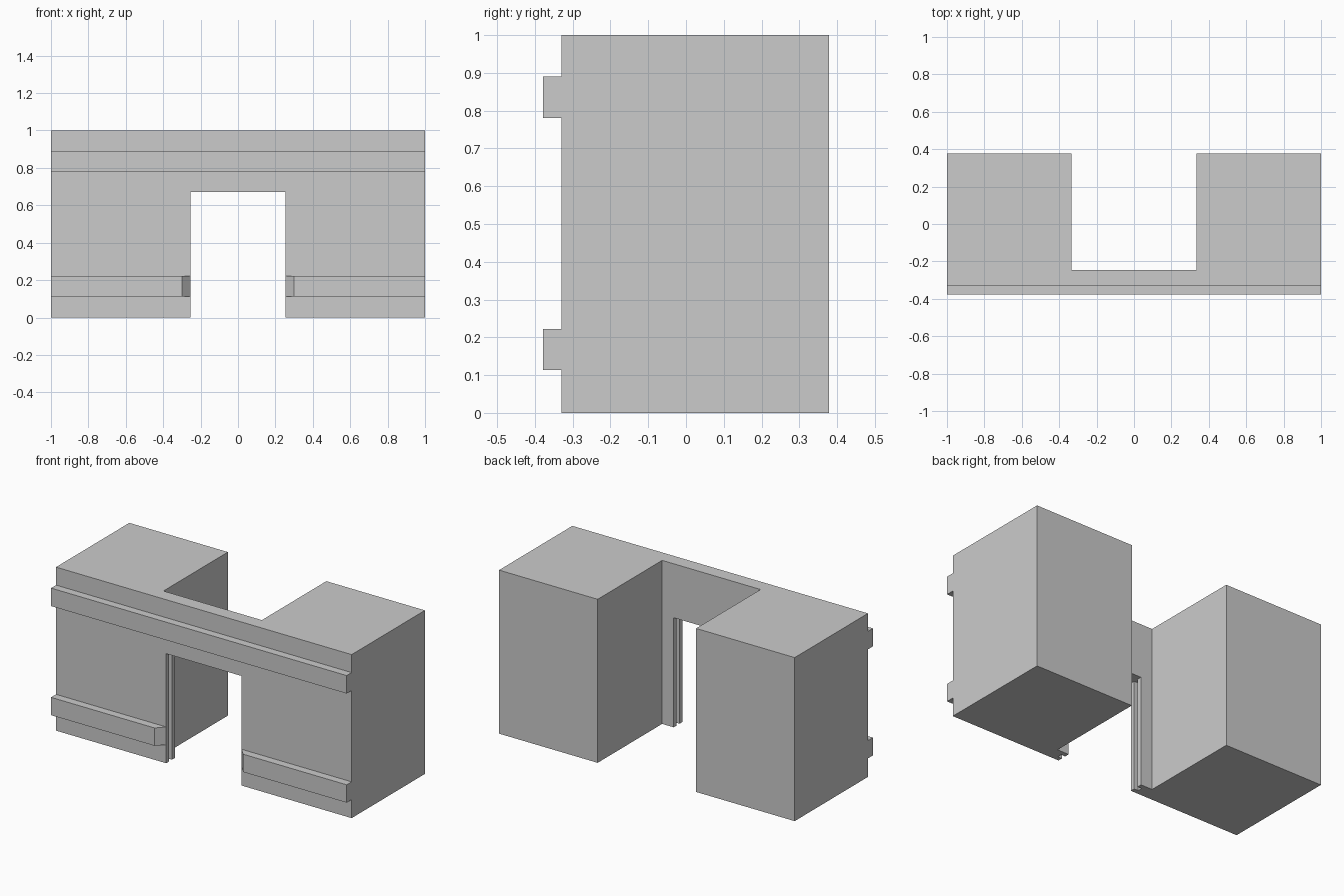
import bpy
import bmesh

if "Cube" in bpy.data.objects:
    bpy.data.objects.remove(bpy.data.objects["Cube"])

FRONT, BACK = -0.33, 0.378      # main wall front, block back
INNER = -0.245                  # rear face of the thin front wall
DOOR, DOOR_TOP = 0.255, 0.67    # half width and height of the doorway


def prism(name, plan, z0, z1):
    """Extrude a plan outline (x, y) from z0 to z1."""
    bm = bmesh.new()
    face = bm.faces.new([bm.verts.new((x, y, z0)) for x, y in plan])
    ext = bmesh.ops.extrude_face_region(bm, geom=[face])
    top = [v for v in ext["geom"] if isinstance(v, bmesh.types.BMVert)]
    bmesh.ops.translate(bm, verts=top, vec=(0, 0, z1 - z0))
    bmesh.ops.recalc_face_normals(bm, faces=bm.faces)
    mesh = bpy.data.meshes.new(name)
    bm.to_mesh(mesh)
    bm.free()
    obj = bpy.data.objects.new(name, mesh)
    bpy.context.collection.objects.link(obj)
    return obj


def mirrored(half):
    """Complete an outline by mirroring its right half across x = 0."""
    return half + [(-x, y) for x, y in reversed(half)]


# U-shaped body: two blocks joined by a thin front wall
body = prism("body", mirrored([(1, FRONT), (1, BACK), (0.333, BACK),
                               (0.333, INNER)]), 0, 1)

# Doorway with a vertical groove in each jamb
g0, g1, depth = -0.302, -0.274, 0.028
cutter = prism("doorway_cutter", mirrored([
    (DOOR, -0.5), (DOOR, g0), (DOOR + depth, g0),
    (DOOR + depth, g1), (DOOR, g1), (DOOR, -0.1)]), -0.2, DOOR_TOP)
cutter.hide_render = True
cut = body.modifiers.new("doorway", "BOOLEAN")
cut.operation = "DIFFERENCE"
cut.solver = "EXACT"
cut.object = cutter
bpy.context.view_layer.objects.active = body
bpy.ops.object.modifier_apply(modifier=cut.name)
bpy.data.objects.remove(cutter)

# Upper trim runs the full width
prism("upper_trim", mirrored([(1, -0.378), (1, FRONT)]), 0.78, 0.89)

# Lower trims stop at the doorway with a slanted end
for side, s in (("right", 1), ("left", -1)):
    prism("lower_trim_" + side,
          [(s * x, y) for x, y in [(1, -0.378), (1, FRONT), (DOOR, FRONT),
                                   (0.30, -0.378)]], 0.113, 0.222)
